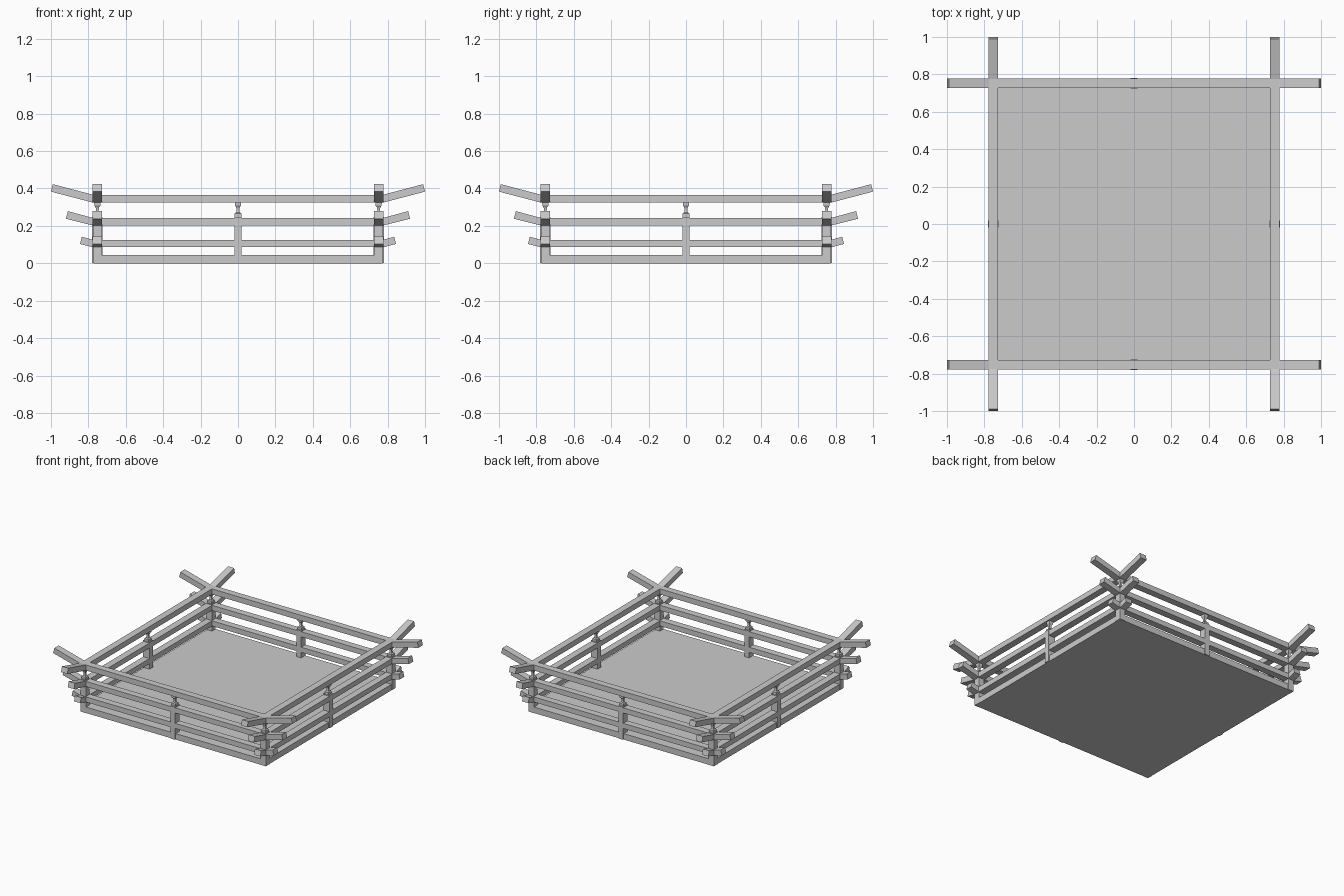
import bpy, bmesh, math
from mathutils import Matrix

if "Cube" in bpy.data.objects:
    bpy.data.objects.remove(bpy.data.objects["Cube"])

R = 0.752      # centre line of the railing
W = 0.026      # half width of the timbers


def finish(name, bm, turn=0.0):
    bmesh.ops.rotate(bm, verts=bm.verts, cent=(0, 0, 0), matrix=Matrix.Rotation(turn, 3, 'Z'))
    bmesh.ops.recalc_face_normals(bm, faces=bm.faces)
    mesh = bpy.data.meshes.new(name)
    bm.to_mesh(mesh)
    bm.free()
    bpy.context.collection.objects.link(bpy.data.objects.new(name, mesh))


def box(bm, x0, x1, y0, y1, z0, z1):
    m = Matrix.Translation(((x0 + x1) / 2, (y0 + y1) / 2, (z0 + z1) / 2)) \
        @ Matrix.Diagonal((x1 - x0, y1 - y0, z1 - z0, 1))
    bmesh.ops.create_cube(bm, size=1, matrix=m)


def loft(bm, sections):
    """Square-section turned shape from (half size, x, y, z) rings."""
    rings = [[bm.verts.new((x + a * h, y + b * h, z))
              for a, b in ((-1, -1), (1, -1), (1, 1), (-1, 1))] for h, x, y, z in sections]
    for lo, hi in zip(rings, rings[1:]):
        for i in range(4):
            bm.faces.new((lo[i], lo[(i + 1) % 4], hi[(i + 1) % 4], hi[i]))
    bm.faces.new(rings[0][::-1])
    bm.faces.new(rings[-1])


def rail(name, z0, z1, tip_low, tip_high, turn):
    # straight beam with both ends bent upwards
    half = [(R + W, z0), tip_low, tip_high, (R + W - 0.004, z1)]
    bm = bmesh.new()
    cols = []
    for y in (-R - W, -R + W):
        cols.append([[bm.verts.new((s * x, y, z)) for x, z in half] for s in (1, -1)])
    for side in (0, 1):
        r, l = cols[side]
        bm.faces.new((l[0], r[0], r[3], l[3]))
        for e in (r, l):
            bm.faces.new(e)
    (r0, l0), (r1, l1) = cols
    loop0 = r0 + l0[::-1]
    loop1 = r1 + l1[::-1]
    for i in range(8):
        j = (i + 1) % 8
        bm.faces.new((loop0[i], loop0[j], loop1[j], loop1[i]))
    finish(name, bm, turn)


def finial(bm, x, y):
    # block, waisted neck and bearing cap under the top rail
    loft(bm, [(0.018, x, y, 0.24), (0.018, x, y, 0.266), (0.010, x, y, 0.272),
              (0.007, x, y, 0.282), (0.009, x, y, 0.298), (0.016, x, y, 0.308), (0.017, x, y, 0.325)])


# floor plate
bm = bmesh.new()
box(bm, -0.772, 0.772, -0.772, 0.772, 0, 0.045)
finish("floor_plate", bm)

for k, side in enumerate(("front", "right", "back", "left")):
    turn = k * math.pi / 2
    # three rails per side
    rail(side + "_lower_rail", 0.086, 0.125, (0.845, 0.103), (0.835, 0.142), turn)
    rail(side + "_middle_rail", 0.203, 0.242, (0.92, 0.238), (0.91, 0.279), turn)
    rail(side + "_top_rail", 0.325, 0.366, (1.0, 0.383), (0.99, 0.423), turn)
    # middle post
    bm = bmesh.new()
    box(bm, -0.02, 0.02, -R - 0.0275, -R + 0.0275, 0.001, 0.248)
    finial(bm, 0, -R)
    finish(side + "_middle_post", bm, turn)
    # corner post
    bm = bmesh.new()
    box(bm, -R - 0.023, -R + 0.023, -R - 0.023, -R + 0.023, 0.001, 0.248)
    finial(bm, -R, -R)
    finish(side + "_corner_post", bm, turn)
